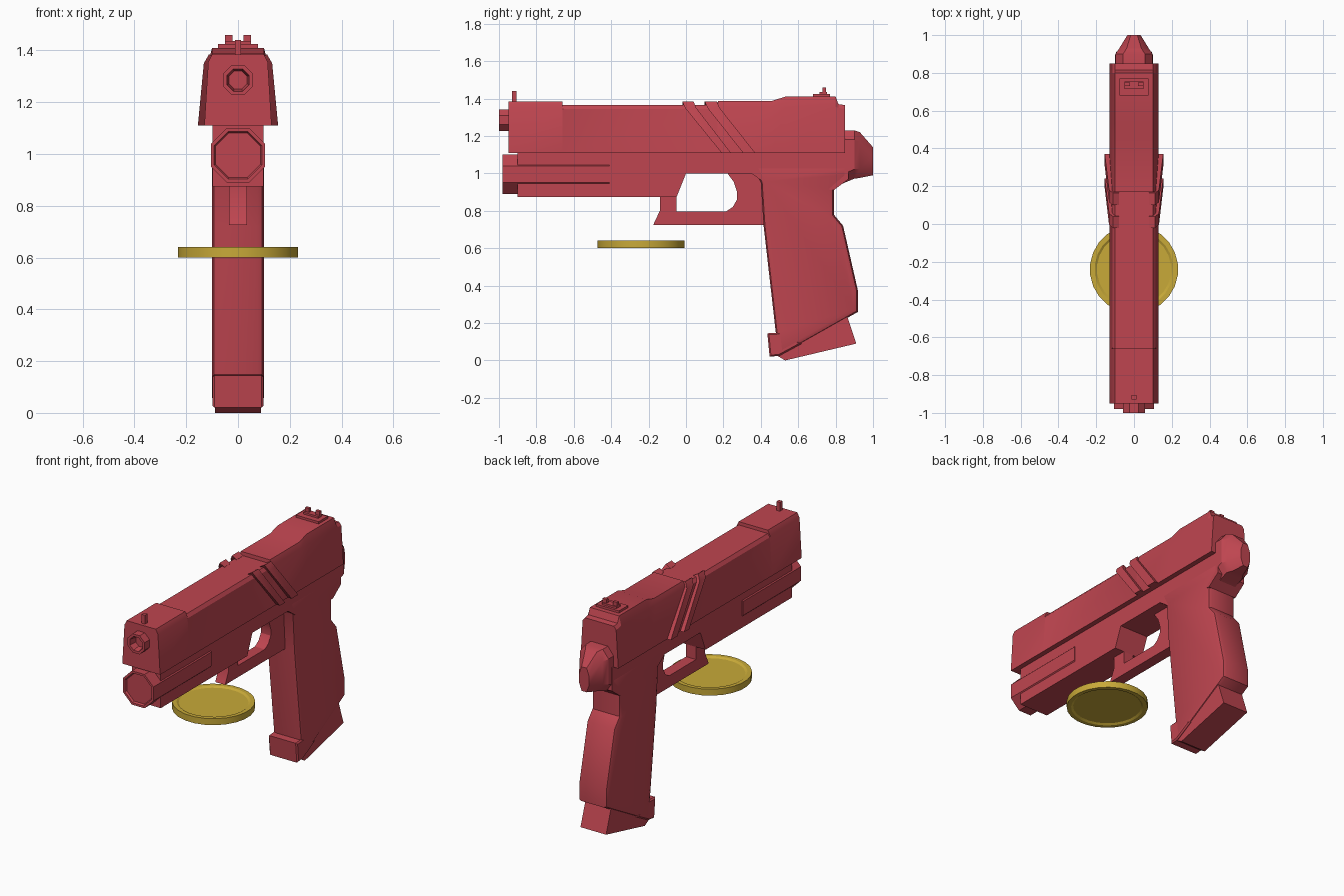
import bpy, bmesh, math
from mathutils import Matrix, Vector

if "Cube" in bpy.data.objects:
    bpy.data.objects.remove(bpy.data.objects["Cube"])


def material(name, color):
    m = bpy.data.materials.new(name)
    m.diffuse_color = color
    m.use_nodes = True
    m.node_tree.nodes["Principled BSDF"].inputs["Base Color"].default_value = m.diffuse_color
    return m


RED = material("red", (0.52, 0.06, 0.08, 1))
GOLD = material("gold", (0.58, 0.40, 0.04, 1))


def finish(name, bm, mat=RED):
    bmesh.ops.recalc_face_normals(bm, faces=bm.faces[:])
    me = bpy.data.meshes.new(name)
    bm.to_mesh(me)
    bm.free()
    me.materials.append(mat)
    ob = bpy.data.objects.new(name, me)
    bpy.context.collection.objects.link(ob)
    bpy.ops.object.select_all(action='DESELECT')
    ob.select_set(True)
    bpy.context.view_layer.objects.active = ob
    bpy.ops.object.shade_smooth_by_angle(angle=math.radians(28))
    return ob


def loft(name, rings):
    """Skin a list of equal-length rings of points and cap both ends."""
    bm = bmesh.new()
    rows = [[bm.verts.new(p) for p in ring] for ring in rings]
    n = len(rows[0])
    for a, b in zip(rows, rows[1:]):
        for i in range(n):
            j = (i + 1) % n
            bm.faces.new((a[i], a[j], b[j], b[i]))
    bm.faces.new(rows[0])
    bm.faces.new(rows[-1])
    return finish(name, bm)


def plate(name, profile, half, bevel=0, segments=2):
    """Side (y, z) profile extruded symmetrically in x."""
    bm = bmesh.new()
    face = bm.faces.new([bm.verts.new((-half, y, z)) for y, z in profile])
    out = bmesh.ops.extrude_face_region(bm, geom=[face], use_keep_orig=True)
    moved = [v for v in out["geom"] if isinstance(v, bmesh.types.BMVert)]
    bmesh.ops.translate(bm, verts=moved, vec=(2 * half, 0, 0))
    bmesh.ops.recalc_face_normals(bm, faces=bm.faces[:])
    if bevel:
        rim = [e for e in bm.edges if abs(e.verts[0].co.x - e.verts[1].co.x) < 1e-5]
        bmesh.ops.bevel(bm, geom=rim, offset=bevel, segments=segments,
                        profile=0.5, affect='EDGES', clamp_overlap=True)
    return finish(name, bm)


def box(name, x0, x1, y0, y1, z0, z1):
    return loft(name, [[(x0, y, z0), (x1, y, z0), (x1, y, z1), (x0, y, z1)]
                       for y in (y0, y1)])


def lathe(name, profile, sides, matrix, mat=RED):
    """Turn (radius, height) pairs; radius is measured to the flats."""
    bm = bmesh.new()
    k = 1 / math.cos(math.pi / sides)
    rows = []
    for r, h in profile:
        rows.append([bm.verts.new(matrix @ Vector((
            r * k * math.cos((i + .5) * 2 * math.pi / sides),
            r * k * math.sin((i + .5) * 2 * math.pi / sides), h)))
            for i in range(sides)])
    for a, b in zip(rows, rows[1:]):
        for i in range(sides):
            j = (i + 1) % sides
            bm.faces.new((a[i], a[j], b[j], b[i]))
    bm.faces.new(rows[0])
    bm.faces.new(rows[-1])
    return finish(name, bm, mat)


def along_y(z):
    # local height becomes distance toward the front (-y)
    return Matrix.Translation((0, 0, z)) @ Matrix.Rotation(math.pi / 2, 4, 'X')


# Slide: tapered section with a lowered middle and a raised rear
def slide_ring(y, top, w=0.1):
    sh = min(1.355, top - 0.02)
    half = [(0.13, 1.11), (0.115, sh), (w, top)]
    return [(x, y, z) for x, z in half] + [(-x, y, z) for x, z in reversed(half)]


loft("slide", [slide_ring(y, t) for y, t in [
    (-0.95, 1.385), (-0.66, 1.385), (-0.659, 1.365), (0.169, 1.365), (0.17, 1.388),
    (0.46, 1.388), (0.53, 1.41), (0.80, 1.41), (0.815, 1.37), (0.85, 1.365)]])

# Diagonal grip ridges on both sides of the slide
for i, (t0, t1, b0, b1) in enumerate([(-0.02, 0.04, 0.19, 0.24), (0.10, 0.165, 0.305, 0.37)]):
    for side, s in (("left", -1), ("right", 1)):
        loft(f"slide_ridge_{side}_{i + 1}", [
            [(s * 0.10, b0, 1.11), (s * 0.155, b0, 1.11), (s * 0.155, b1, 1.11), (s * 0.10, b1, 1.11)],
            [(s * 0.09, t0 + .015, 1.35), (s * 0.132, t0 + .015, 1.35),
             (s * 0.132, t1 + .015, 1.35), (s * 0.09, t1 + .015, 1.35)],
            [(s * 0.08, t0, 1.367), (s * 0.112, t0, 1.385), (s * 0.112, t1, 1.385), (s * 0.08, t1, 1.367)]])

# Sights
box("front_sight", -0.012, 0.012, -0.93, -0.905, 1.38, 1.44)
box("rear_sight_base", -0.078, 0.078, 0.68, 0.77, 1.40, 1.424)
box("rear_sight_bar", -0.05, 0.05, 0.715, 0.755, 1.42, 1.436)
for side, s in (("left", -1), ("right", 1)):
    plate_x = sorted((s * 0.022, s * 0.05))
    box("rear_sight_post_" + side, *plate_x, 0.73, 0.748, 1.43, 1.46)

# Barrel mouth and under-barrel tube, both eight sided
lathe("muzzle", [(0.058, 0.93), (0.058, 1.0), (0.043, 1.0), (0.035, 0.953)], 8, along_y(1.285))
lathe("lower_tube", [(0.105, 0.41), (0.105, 0.98), (0.092, 0.98), (0.086, 0.968)], 8, along_y(0.995))

# Receiver under the slide
plate("receiver", [(-0.9, 0.875), (-0.05, 0.875), (0.0, 1.0), (0.35, 1.0), (0.42, 0.95),
                   (0.79, 0.91), (0.87, 0.97), (0.87, 1.115), (-0.9, 1.115)], 0.099)

# Trigger guard with its curved rear
plate("trigger_guard", [(-0.14, 0.88), (-0.14, 0.80), (-0.175, 0.725), (0.44, 0.725),
                        (0.44, 1.01), (0.22, 1.01), (0.225, 0.995), (0.255, 0.955),
                        (0.273, 0.90), (0.273, 0.86), (0.25, 0.82), (0.215, 0.797),
                        (-0.05, 0.797), (-0.05, 0.88)], 0.034)

# Grip, front lip and magazine base
plate("grip", [(0.35, 1.05), (0.40, 0.95), (0.415, 0.72), (0.48, 0.15), (0.495, 0.02),
               (0.92, 0.26), (0.92, 0.37), (0.84, 0.72), (0.79, 0.78), (0.79, 0.91),
               (0.87, 0.98), (0.87, 1.05)], 0.10, 0.025)
plate("grip_lip", [(0.435, 0.145), (0.447, 0.02), (0.50, 0.025), (0.62, 0.09), (0.52, 0.15)],
      0.099, 0.008, 1)
plate("magazine_base", [(0.48, 0.03), (0.53, 0.0), (0.91, 0.09), (0.86, 0.24), (0.75, 0.22)], 0.088)


# Tail behind the receiver, faceted and narrowing to the back
def tail_ring(y, w, z0, z1):
    c = min(0.04, w * 0.5)
    return [(-w + c, y, z0), (w - c, y, z0), (w, y, z0 + .05), (w, y, z1 - .05),
            (w - c, y, z1), (-w + c, y, z1), (-w, y, z1 - .05), (-w, y, z0 + .05)]


loft("tail", [tail_ring(0.80, 0.098, 0.93, 1.23), tail_ring(0.90, 0.098, 0.972, 1.23),
              tail_ring(0.93, 0.078, 0.976, 1.22), tail_ring(1.0, 0.035, 0.99, 1.14)])

# Floating coin with raised rims on both faces
lathe("coin", [(0.195, 0.608), (0.207, 0.60), (0.232, 0.60), (0.232, 0.64),
               (0.207, 0.64), (0.195, 0.632)], 24, Matrix.Translation((0, -0.24, 0)), GOLD)
